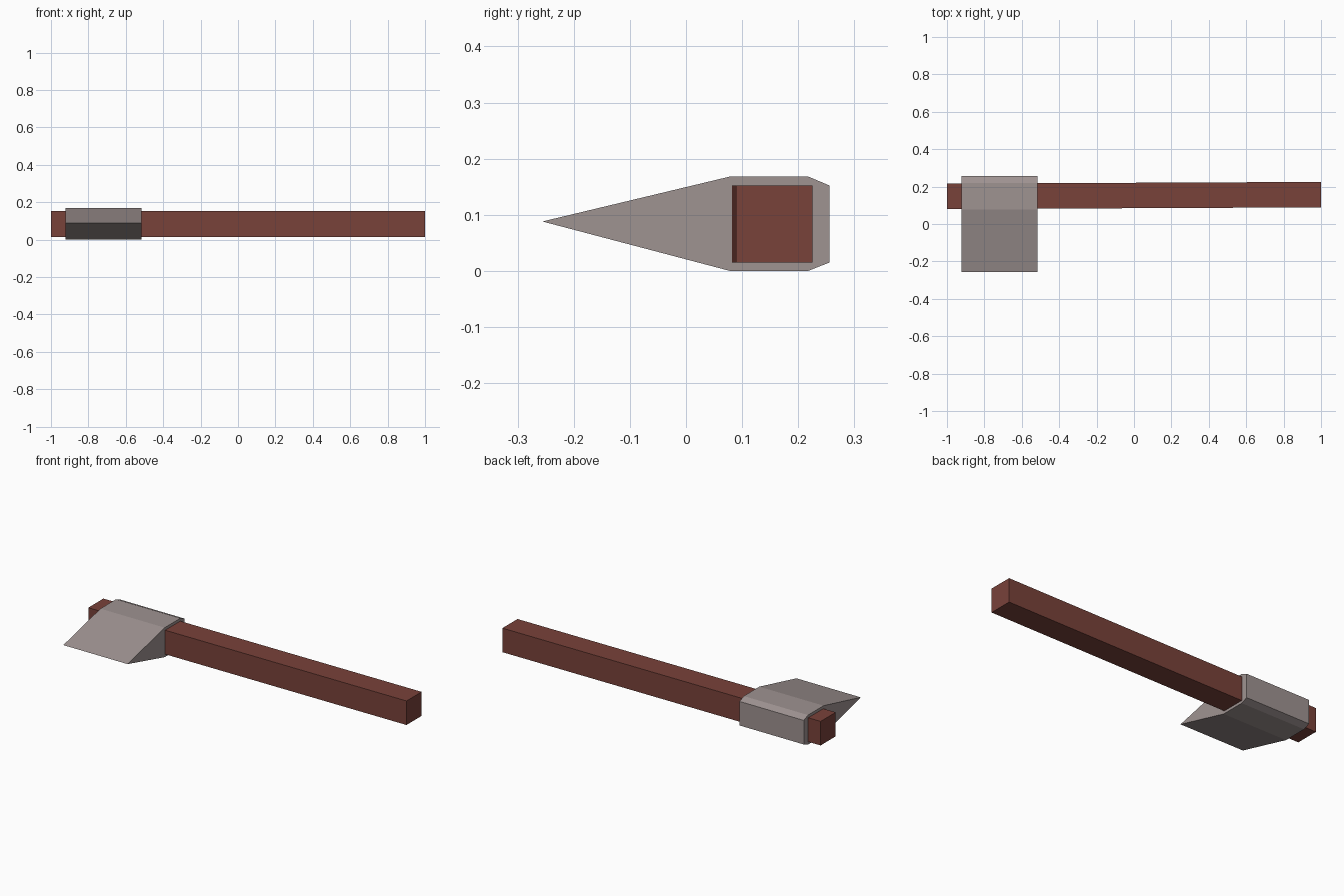
import bpy

if "Cube" in bpy.data.objects:
    bpy.data.objects.remove(bpy.data.objects["Cube"])


def material(name, rgb):
    m = bpy.data.materials.new(name)
    m.diffuse_color = (*rgb, 1.0)
    m.use_nodes = True
    m.node_tree.nodes["Principled BSDF"].inputs["Base Color"].default_value = m.diffuse_color
    return m


def prism(name, x0, x1, profile, mat, skew=0.0):
    """Extrude a (y, z) profile along x; skew shifts the far end in y."""
    n = len(profile)
    verts = [(x0, y, z) for y, z in profile]
    verts += [(x1, y + skew, z) for y, z in profile]
    faces = [tuple(reversed(range(n))), tuple(range(n, 2 * n))]
    faces += [(i, (i + 1) % n, (i + 1) % n + n, i + n) for i in range(n)]
    mesh = bpy.data.meshes.new(name)
    mesh.from_pydata(verts, [], faces)
    mesh.update()
    mesh.materials.append(mat)
    obj = bpy.data.objects.new(name, mesh)
    bpy.context.collection.objects.link(obj)
    return obj


wood = material("red brown wood", (0.19, 0.054, 0.042))
steel = material("warm grey steel", (0.345, 0.292, 0.285))

# Square handle, very slightly angled in plan
prism("handle", -1.0, 1.0,
      [(0.08, 0.015), (0.216, 0.015), (0.216, 0.152), (0.08, 0.152)],
      wood, skew=0.009)

# Wedge-shaped axe head with a chamfered back
prism("axe_head", -0.922, -0.517,
      [(-0.256, 0.088), (0.078, 0.0), (0.218, 0.0), (0.256, 0.015),
       (0.256, 0.152), (0.218, 0.168), (0.078, 0.168)],
      steel)
